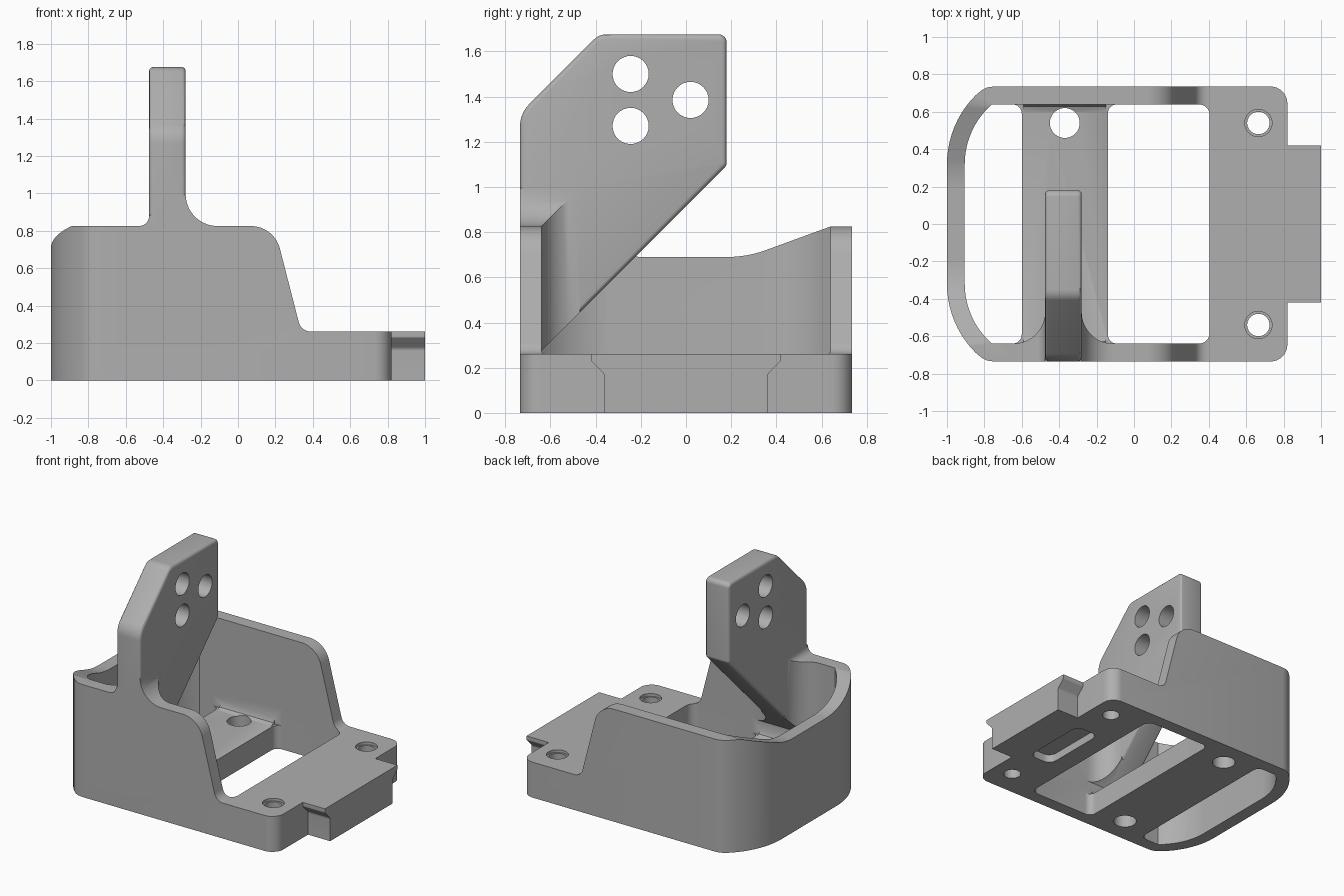
import bpy, bmesh, math
from mathutils import Vector

if "Cube" in bpy.data.objects:
    bpy.data.objects.remove(bpy.data.objects["Cube"])

grey = bpy.data.materials.new("plain grey")
grey.diffuse_color = (0.43, 0.43, 0.43, 1)
grey.use_nodes = True
grey.node_tree.nodes["Principled BSDF"].inputs["Base Color"].default_value = grey.diffuse_color


def rounded(pts, n=8):
    """Polygon from (a, b[, radius]) corners, each replaced by a tangent arc."""
    out = []
    for i, p in enumerate(pts):
        c = Vector(p[:2])
        r = p[2] if len(p) > 2 else 0
        if r == 0:
            out.append(tuple(c))
            continue
        u = (Vector(pts[i - 1][:2]) - c).normalized()
        v = (Vector(pts[(i + 1) % len(pts)][:2]) - c).normalized()
        half = u.angle(v) / 2
        t = r / math.tan(half)
        centre = c + (u + v).normalized() * (r / math.sin(half))
        a, b = c + u * t - centre, c + v * t - centre
        sweep = a.angle(b)
        for k in range(n + 1):
            f = k / n
            w = (a * math.sin((1 - f) * sweep) + b * math.sin(f * sweep)) / math.sin(sweep)
            out.append(tuple(centre + w))
    return out


def prism(name, pts, axis, lo, hi):
    """Extrude a polygon along an axis: X takes (y,z), Y takes (x,z), Z takes (x,y)."""
    place = {"X": lambda a, b, h: (h, a, b),
             "Y": lambda a, b, h: (a, h, b),
             "Z": lambda a, b, h: (a, b, h)}[axis]
    bm = bmesh.new()
    low = [bm.verts.new(place(a, b, lo)) for a, b in pts]
    high = [bm.verts.new(place(a, b, hi)) for a, b in pts]
    bm.faces.new(low)
    bm.faces.new(high)
    for i in range(len(pts)):
        j = (i + 1) % len(pts)
        bm.faces.new((low[i], low[j], high[j], high[i]))
    bmesh.ops.recalc_face_normals(bm, faces=bm.faces)
    me = bpy.data.meshes.new(name)
    bm.to_mesh(me)
    bm.free()
    me.materials.append(grey)
    ob = bpy.data.objects.new(name, me)
    bpy.context.collection.objects.link(ob)
    return ob


def apply(ob, mod):
    bpy.context.view_layer.objects.active = ob
    bpy.ops.object.modifier_apply(modifier=mod.name)


def combine(ob, other, op):
    m = ob.modifiers.new("bool", "BOOLEAN")
    m.object, m.operation, m.solver = other, op, "EXACT"
    apply(ob, m)
    bpy.data.objects.remove(other)


def circle(a, b, r, n=32):
    return [(a + r * math.cos(2 * math.pi * i / n), b + r * math.sin(2 * math.pi * i / n))
            for i in range(n)]


def mirrored(half):
    """Close a half outline (y > 0) with its reflection."""
    return half + [(p[0], -p[1], *p[2:]) for p in reversed(half)]


def bow(r, end, n=10):
    """Arc of the curved left end, from the straight middle outward."""
    return [(-0.481 - r * math.cos(end * k / n), 0.32 + r * math.sin(end * k / n))
            for k in range(n + 1)]


# Outer shell: plan outline trimmed by the side profile
outline = mirrored(bow(0.519, math.radians(45)) +
                   [(-0.815, 0.715), (-0.785, 0.73), (-0.75, 0.735),
                    (0.82, 0.735, 0.09)])
body = prism("bracket_body", rounded(outline), "Z", 0, 1)
combine(body, prism("side_profile", rounded([
    (-2, -1), (2, -1), (2, 0.26), (0.338, 0.26, 0.07),
    (0.193, 0.825, 0.16), (-2, 0.825)], 12), "Y", -2, 2), "INTERSECT")

# Dip in the top of the curved end wall
combine(body, prism("end_dip", rounded([
    (0.64, 0.825), (0.27, 0.69, 0.5), (-0.27, 0.69, 0.5), (-0.64, 0.825),
    (-0.64, 1.2), (0.64, 1.2)]), "X", -1.2, -0.7), "DIFFERENCE")

# Inner cavity above the bridge, then the two windows beside the bridge
inner = bow(0.424, math.asin(0.32 / 0.424))
combine(body, prism("cavity", rounded(mirrored(inner + [(0.405, 0.64, 0.06)])),
                    "Z", 0.17, 2), "DIFFERENCE")
combine(body, prism("left_window", rounded(mirrored(inner + [(-0.6, 0.64, 0.05)])),
                    "Z", -1, 0.3), "DIFFERENCE")
combine(body, prism("right_window", rounded(mirrored(
    [(-0.14, 0.64, 0.05), (0.405, 0.64, 0.06)])), "Z", -1, 0.3), "DIFFERENCE")

# Small fillets where the bridge meets the side walls
for s in (-1, 1):
    cove = [(s * 0.66, 0.15), (s * 0.66, 0.21), (s * 0.64, 0.21), (s * 0.628, 0.182),
            (s * 0.60, 0.17), (s * 0.60, 0.15)]
    combine(body, prism("bridge_cove", cove, "X", -0.59, -0.15), "UNION")

# End tab with undercut sides
combine(body, prism("end_tab", rounded([
    (-0.36, 0), (-0.36, 0.17, 0.03), (-0.42, 0.23, 0.015), (-0.42, 0.26), (0.42, 0.26),
    (0.42, 0.23, 0.015), (0.36, 0.17, 0.03), (0.36, 0)], 4), "X", 0.75, 1.0), "UNION")


def cove_points(cx, cy, r, a0, a1, n=10):
    return [(cx + r * math.cos(math.radians(a0 + (a1 - a0) * k / n)),
             cy + r * math.sin(math.radians(a0 + (a1 - a0) * k / n))) for k in range(n + 1)]


# Gusset blending the upright plate into the front wall
L, R = -0.475, -0.28
gusset = prism("gusset", [(L - 0.17, -0.735), (R + 0.17, -0.735)] +
               cove_points(R + 0.17, -0.47, 0.17, 270, 180) +
               cove_points(L - 0.17, -0.47, 0.17, 0, -90), "Z", 0, 1.2)
combine(gusset, prism("gusset_top", [(L - 0.3, 0.1), (R + 0.3, 0.1), (R + 0.3, 0.825)] +
                      cove_points(R + 0.17, 0.995, 0.17, 270, 180) +
                      cove_points(L - 0.055, 0.88, 0.055, 0, -90) +
                      [(L - 0.3, 0.825)], "Y", -1, 0), "INTERSECT")
combine(gusset, prism("gusset_slope", [(-1, -0.085), (0, 0.915), (0, 2), (-1, 2)],
                      "X", -2, 2), "INTERSECT")
combine(body, gusset, "UNION")

# Upright plate with softened edges
plate = prism("upright_plate", rounded([
    (-0.735, 0.18), (0.18, 1.095, 0.03), (0.18, 1.675, 0.035), (-0.385, 1.675, 0.08),
    (-0.735, 1.325, 0.14)]), "X", L, R)
bev = plate.modifiers.new("bevel", "BEVEL")
bev.width, bev.segments, bev.limit_method = 0.02, 3, "ANGLE"
bev.angle_limit = math.radians(35)
apply(plate, bev)
combine(body, plate, "UNION")

# Three cross holes in the plate
for y, z in ((-0.245, 1.5), (-0.245, 1.27), (0.02, 1.385)):
    combine(body, prism("plate_hole", circle(y, z, 0.08), "X", -0.7, 0), "DIFFERENCE")

# Bolt holes in the bridge and the end block, the latter with a shallow counterbore
for s in (-1, 1):
    combine(body, prism("bridge_hole", circle(-0.37, s * 0.54, 0.08), "Z", -0.2, 0.22), "DIFFERENCE")
    combine(body, prism("block_hole", circle(0.665, s * 0.54, 0.06), "Z", -0.2, 0.5), "DIFFERENCE")
    combine(body, prism("block_rim", circle(0.665, s * 0.54, 0.073), "Z", 0.24, 0.5), "DIFFERENCE")

# Shallow pocket under the end block
combine(body, prism("under_pocket", rounded(mirrored(
    [(0.55, 0.26, 0.06), (0.74, 0.26, 0.06)])), "Z", -0.2, 0.06), "DIFFERENCE")

# Smooth curved faces, keep the edges crisp
bpy.ops.object.select_all(action="DESELECT")
body.select_set(True)
bpy.context.view_layer.objects.active = body
bpy.ops.object.shade_smooth_by_angle(angle=math.radians(30))
